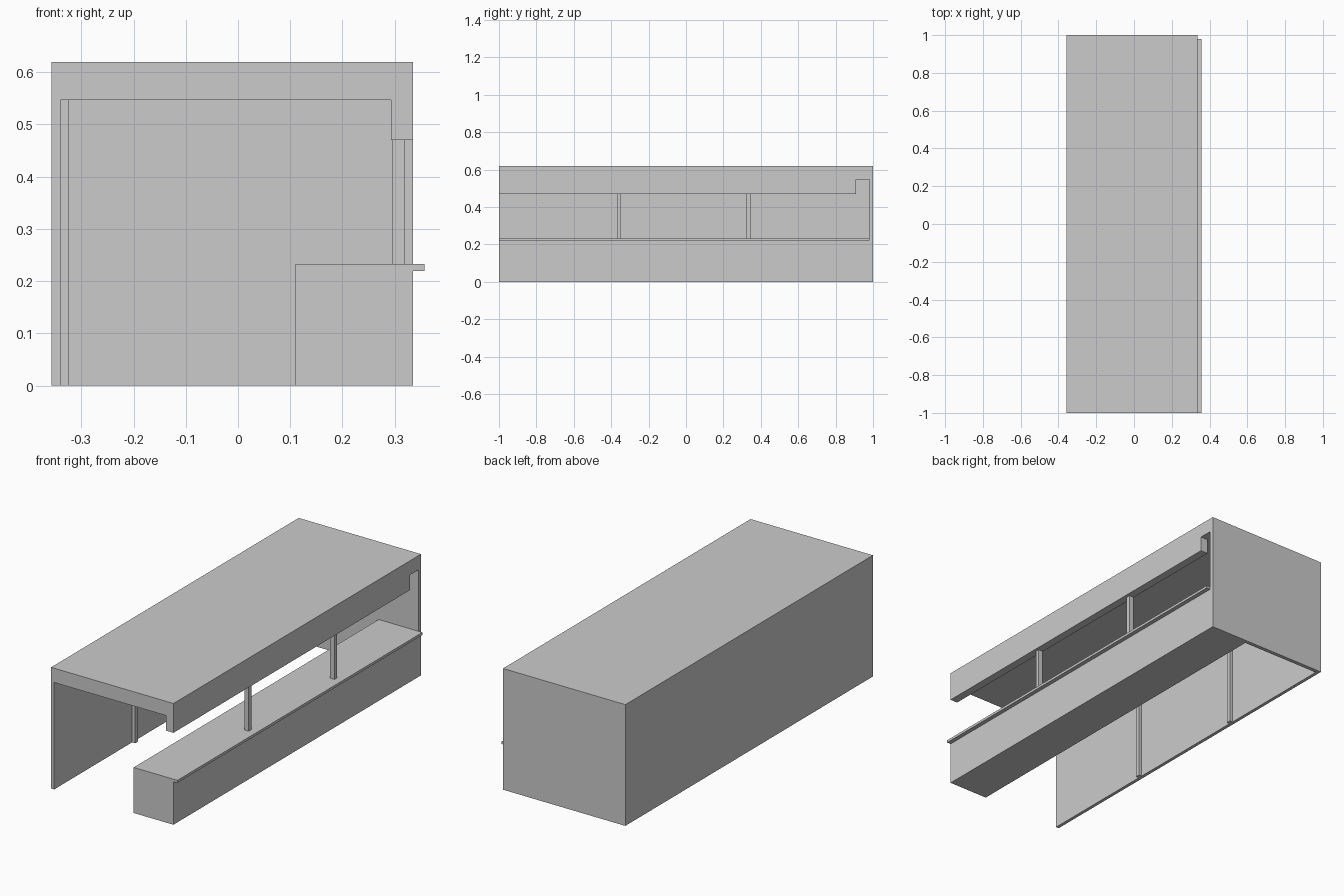
import bpy, bmesh

if "Cube" in bpy.data.objects:
    bpy.data.objects.remove(bpy.data.objects["Cube"])


def extrude_profile(name, pts, y0, y1):
    """Extrude a closed (x, z) outline along y."""
    bm = bmesh.new()
    face = bm.faces.new([bm.verts.new((x, y0, z)) for x, z in pts])
    out = bmesh.ops.extrude_face_region(bm, geom=[face])
    verts = [v for v in out["geom"] if isinstance(v, bmesh.types.BMVert)]
    bmesh.ops.translate(bm, vec=(0, y1 - y0, 0), verts=verts)
    bmesh.ops.recalc_face_normals(bm, faces=bm.faces)
    mesh = bpy.data.meshes.new(name)
    bm.to_mesh(mesh)
    bm.free()
    obj = bpy.data.objects.new(name, mesh)
    bpy.context.collection.objects.link(obj)
    return obj


def box(name, x0, x1, y0, y1, z0, z1):
    return extrude_profile(name, [(x0, z0), (x1, z0), (x1, z1), (x0, z1)], y0, y1)


BACK, FRONT, TOP = -0.357, 0.335, 0.62
CEIL, COUNTER, END = 0.547, 0.233, 0.98

# Roof and back wall as one L-shaped shell
extrude_profile("roof_and_back_wall",
                [(BACK, 0), (-0.34, 0), (-0.34, CEIL), (FRONT, CEIL),
                 (FRONT, TOP), (BACK, TOP)], -1, END)

# Closed far end
box("end_wall", BACK, FRONT, END, 1, 0, TOP)

# Lintel hanging from the roof edge, stopping short of the end wall
box("lintel", 0.293, FRONT, -1, 0.91, 0.47, CEIL)

# Counter block with a thin projecting ledge
extrude_profile("counter",
                [(0.11, 0), (FRONT, 0), (FRONT, 0.22), (0.357, 0.22),
                 (0.357, COUNTER), (0.11, COUNTER)], -1, END)

# Window posts and matching ribs on the back wall
for i, y in enumerate((-0.358, 0.335), 1):
    box(f"window_post_{i}", 0.295, 0.319, y - 0.011, y + 0.011, COUNTER, 0.47)
    box(f"wall_rib_{i}", -0.34, -0.323, y - 0.011, y + 0.011, 0, CEIL)
